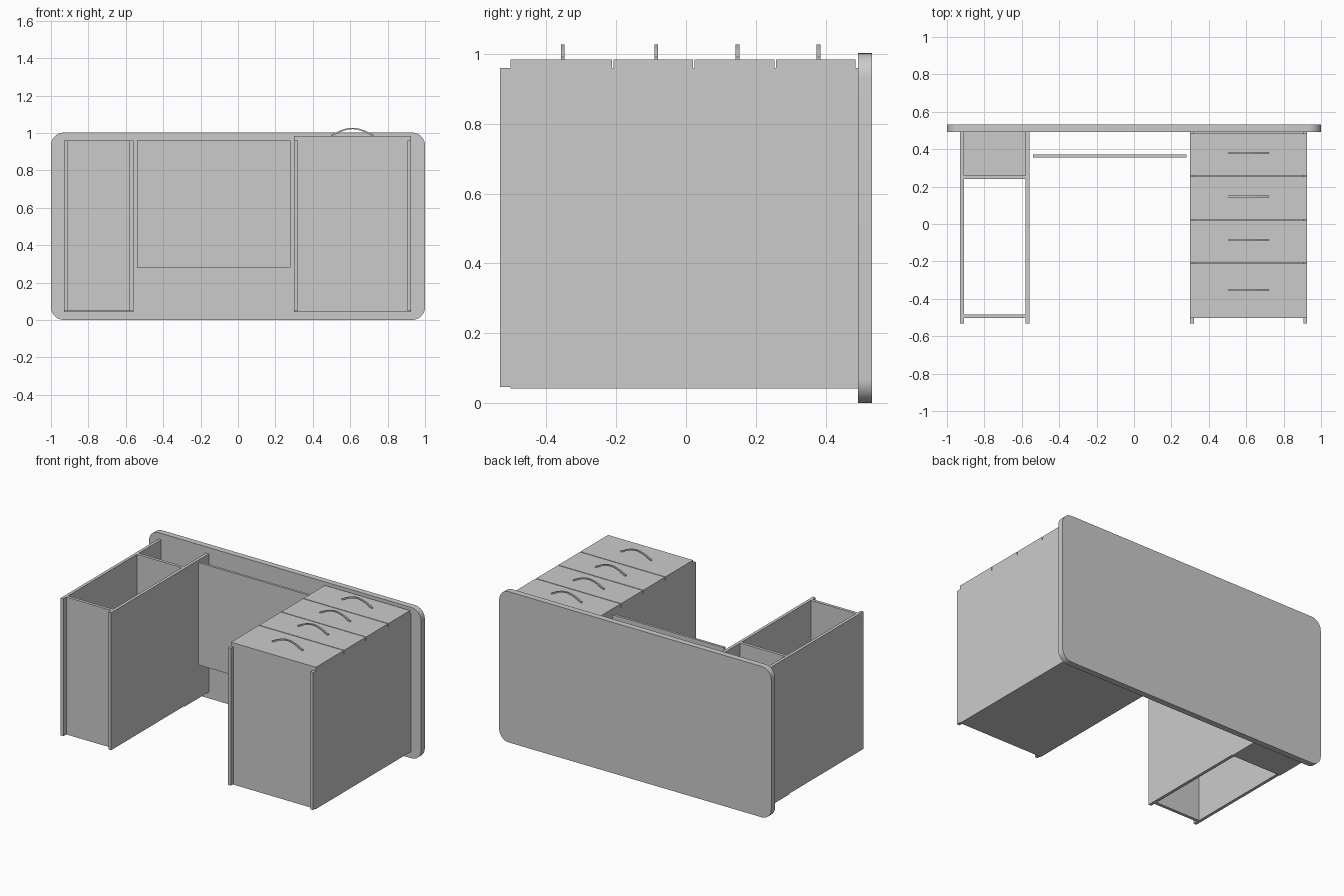
import bpy, bmesh, math

cube = bpy.data.objects.get("Cube")
if cube:
    bpy.data.objects.remove(cube, do_unlink=True)

# One plain grey for every part
grey = bpy.data.materials.new("plain grey")
grey.use_nodes = True
COLOUR = (0.6, 0.6, 0.6, 1)
grey.diffuse_color = COLOUR
grey.node_tree.nodes["Principled BSDF"].inputs["Base Color"].default_value = COLOUR


def add_object(name, bm):
    bmesh.ops.recalc_face_normals(bm, faces=bm.faces)
    mesh = bpy.data.meshes.new(name)
    bm.to_mesh(mesh)
    bm.free()
    mesh.materials.append(grey)
    obj = bpy.data.objects.new(name, mesh)
    bpy.context.collection.objects.link(obj)
    return obj


def board(name, x, y, z, radius=0):
    """Box between (min, max) pairs, optionally with rounded corners along y."""
    bm = bmesh.new()
    bmesh.ops.create_cube(bm, size=1)
    for v in bm.verts:
        for i, (lo, hi) in enumerate((x, y, z)):
            v.co[i] = hi if v.co[i] > 0 else lo
    if radius:
        along_y = [e for e in bm.edges
                   if abs(e.verts[0].co.y - e.verts[1].co.y) > 0.001]
        bmesh.ops.bevel(bm, geom=along_y, offset=radius, segments=10,
                        profile=0.5, affect='EDGES')
    return add_object(name, bm)


def smooth(obj):
    bpy.ops.object.select_all(action='DESELECT')
    obj.select_set(True)
    bpy.context.view_layer.objects.active = obj
    bpy.ops.object.shade_smooth_by_angle(angle=math.radians(35))


def handle(name, x, y, z, half=0.112, rise=0.043, thick=0.007, width=0.011):
    """Bowed strip with flat feet at both ends."""
    bm = bmesh.new()
    steps = 16
    rows = []
    for i in range(steps + 1):
        t = 2 * i / steps - 1
        px = x + half * t
        top = z + thick + (rise - thick) * math.cos(t * math.pi / 2)
        low = max(z - 0.001, top - thick * (1 + 0.5 * abs(t)))
        rows.append([bm.verts.new((px, y + s * width / 2, h))
                     for s, h in ((-1, low), (1, low), (1, top), (-1, top))])
    for a, b in zip(rows, rows[1:]):
        for k in range(4):
            n = (k + 1) % 4
            bm.faces.new((a[k], a[n], b[n], b[k]))
    bm.faces.new(rows[0])
    bm.faces.new(rows[-1])
    smooth(add_object(name, bm))


T = 0.02                 # board thickness
UNDER = 0.493            # underside of the desktop
FOOT = -0.533            # floor end of the side boards
DEPTH = (0.047, 0.96)    # cabinet depth
BACK = (0.042, 0.047)    # thin back sheet

# Desktop with rounded corners
smooth(board("desktop", (-1, 1), (UNDER, 0.533), (0, 1.002), 0.07))


# Cabinet carcasses: two sides and a base
def carcass(name, x0, x1):
    board(name + "_outer_side", (x0, x0 + T), (FOOT, UNDER), DEPTH)
    board(name + "_inner_side", (x1 - T, x1), (FOOT, UNDER), DEPTH)
    board(name + "_base", (x0 + T, x1 - T), (-0.503, -0.483), DEPTH)


carcass("open_cabinet", -0.93, -0.56)
carcass("drawer_cabinet", 0.30, 0.925)

# Open cabinet: shelf and closed back above it
board("open_cabinet_shelf", (-0.91, -0.58), (0.24, 0.26), DEPTH)
board("open_cabinet_back", (-0.93, -0.56), (0.24, UNDER), BACK)

# Drawer cabinet: full back, drawer fronts and handles
board("drawer_cabinet_back", (0.30, 0.925), (-0.503, UNDER), BACK)
edges = (-0.503, -0.207, 0.025, 0.258, 0.49)
handle_heights = (-0.353, -0.085, 0.147, 0.379)
for i, grip in enumerate(handle_heights):
    board(f"drawer_front_{i + 1}", (0.30, 0.925),
          (edges[i], edges[i + 1] - 0.005), (0.96, 0.984))
    handle(f"drawer_handle_{i + 1}", 0.612, grip, 0.984)

# Panel between the cabinets
board("modesty_panel", (-0.54, 0.28), (0.355, 0.371), (0.28, 0.96))
